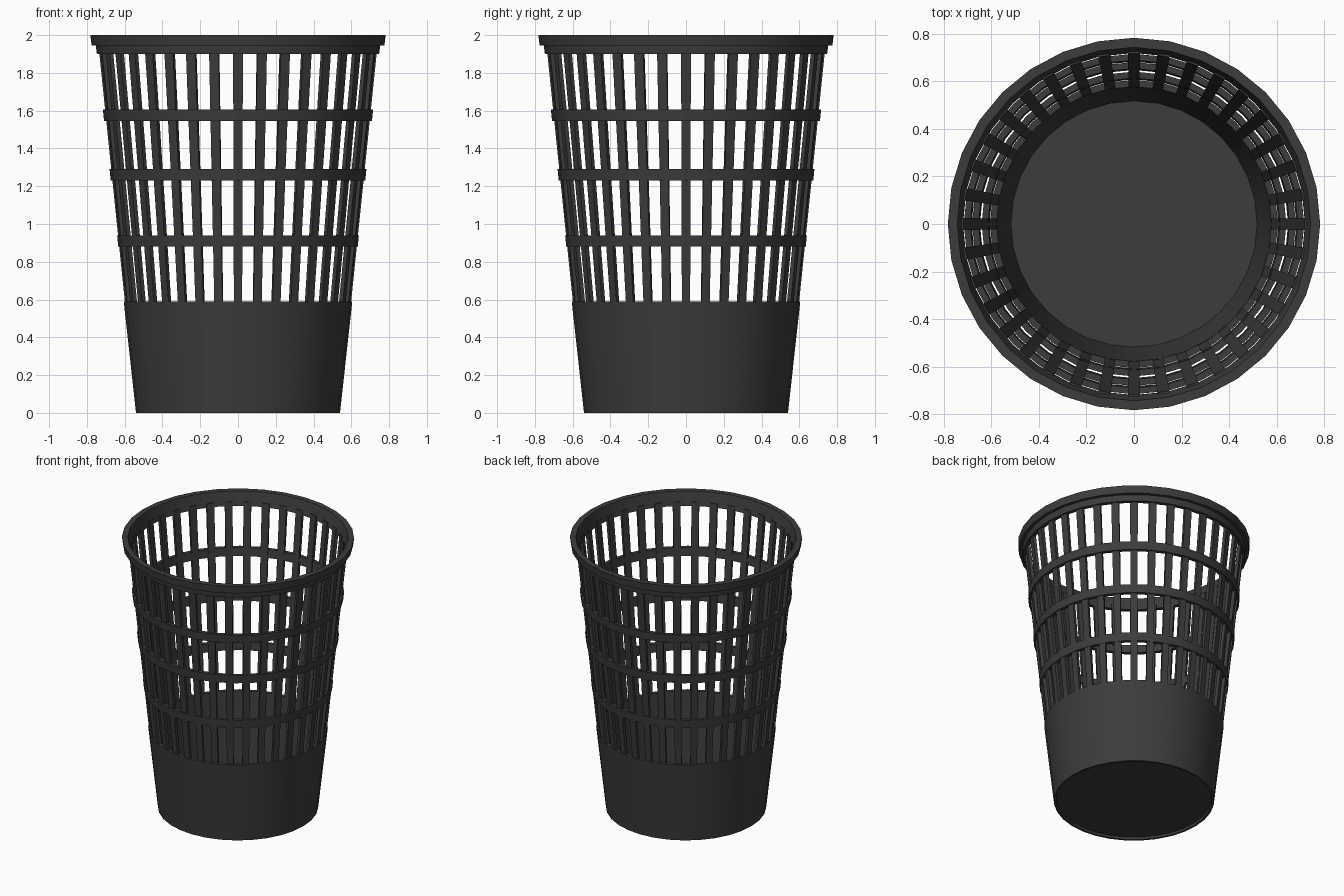
import bpy, bmesh, math
from mathutils import Matrix

SIDES = 32
SLATS = 36

cube = bpy.data.objects.get("Cube")
if cube:
    bpy.data.objects.remove(cube, do_unlink=True)

plastic = bpy.data.materials.new("charcoal_plastic")
plastic.use_nodes = True
colour = (0.045, 0.045, 0.045, 1)
plastic.diffuse_color = colour
plastic.node_tree.nodes["Principled BSDF"].inputs["Base Color"].default_value = colour


def finish(name, bm, smooth=True):
    """Turn a bmesh into a shaded object."""
    bmesh.ops.recalc_face_normals(bm, faces=bm.faces)
    mesh = bpy.data.meshes.new(name)
    bm.to_mesh(mesh)
    bm.free()
    mesh.materials.append(plastic)
    obj = bpy.data.objects.new(name, mesh)
    bpy.context.collection.objects.link(obj)
    if smooth:
        bpy.ops.object.select_all(action='DESELECT')
        bpy.context.view_layer.objects.active = obj
        obj.select_set(True)
        bpy.ops.object.shade_smooth_by_angle(angle=math.radians(30))
    return obj


def lathe(name, profile, closed=True):
    """Spin a (radius, height) profile about z; closed joins its ends."""
    bm = bmesh.new()
    rings = []
    for r, z in profile:
        if r == 0:
            rings.append([bm.verts.new((0, 0, z))] * SIDES)
        else:
            rings.append([bm.verts.new((r * math.cos(a), r * math.sin(a), z))
                          for a in (math.tau * i / SIDES for i in range(SIDES))])
    pairs = list(zip(rings, rings[1:]))
    if closed:
        pairs.append((rings[-1], rings[0]))
    for low, high in pairs:
        for i in range(SIDES):
            j = (i + 1) % SIDES
            corners = dict.fromkeys((low[i], low[j], high[j], high[i]))
            bm.faces.new(list(corners))
    return finish(name, bm)


# Solid lower bucket with a slightly recessed underside
lathe("bucket_base", [(0, 0.015), (0.52, 0.015), (0.525, 0), (0.54, 0),
                      (0.605, 0.59), (0.577, 0.59), (0.517, 0.035), (0, 0.035)],
      closed=False)

# Hoops around the slats
for name, z, r in (("lower_hoop", 0.91, 0.637),
                   ("middle_hoop", 1.26, 0.677),
                   ("upper_hoop", 1.575, 0.712)):
    h = 0.03
    lathe(name, [(r - 0.003, z - h), (r + 0.003, z + h),
                 (r - 0.024, z + h), (r - 0.03, z - h)])

# Stepped top rim
lathe("top_rim", [(0.718, 1.9), (0.747, 1.9), (0.753, 1.945), (0.775, 1.945),
                  (0.782, 2.0), (0.742, 2.0)])

# Vertical slats, leaning outward
bm = bmesh.new()
for i in range(SLATS):
    part = bmesh.ops.create_cube(bm, size=1)["verts"]
    for v in part:
        top = v.co.z > 0
        outer = 0.737 if top else 0.596
        width = 0.052 if top else 0.044
        v.co = (outer if v.co.x > 0 else outer - 0.022,
                v.co.y * width, 1.93 if top else 0.56)
    bmesh.ops.rotate(bm, verts=part, cent=(0, 0, 0),
                     matrix=Matrix.Rotation(math.tau * i / SLATS, 3, 'Z'))
finish("slats", bm, smooth=False)
